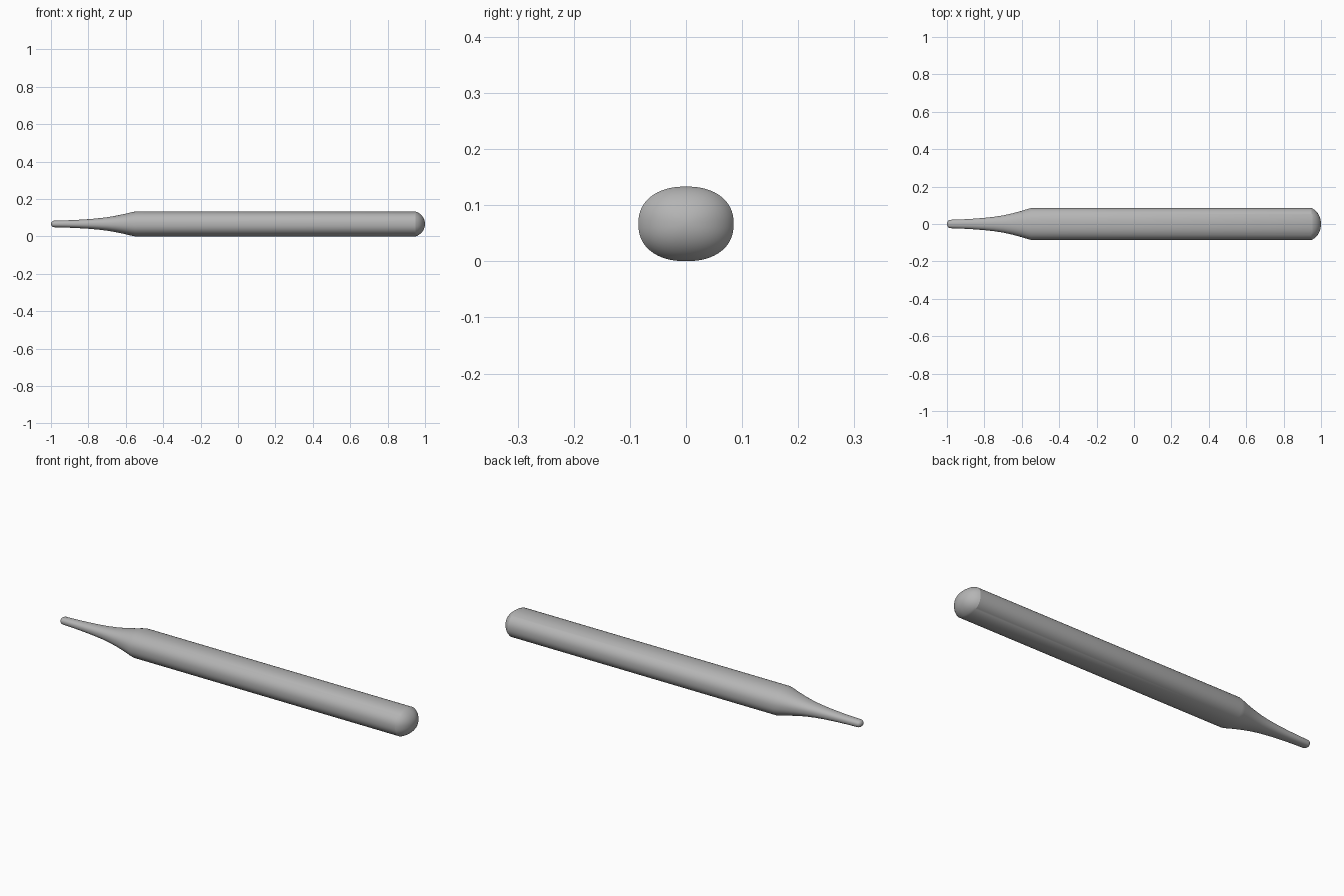
import bpy, bmesh, math

if "Cube" in bpy.data.objects:
    bpy.data.objects.remove(bpy.data.objects["Cube"])

HALF_Y, HALF_Z, MID_Z, POWER, SIDES = 0.085, 0.0665, 0.0667, 2.25, 64

# Lengthwise profile: (x, scale of the full section), starting with the rounded tip
profile = [(-1 + 0.018 * (1 - math.cos(a)), 0.265 * math.sin(a))
           for a in [math.radians(d) for d in (15, 30, 45, 60, 75, 90)]]
# concave taper up to the shoulder
profile += [(-0.92, 0.29), (-0.86, 0.33), (-0.80, 0.385), (-0.75, 0.45),
            (-0.70, 0.54), (-0.65, 0.67), (-0.60, 0.83), (-0.57, 0.94), (-0.55, 1.0)]
# straight barrel and domed end with a slight crease
START = math.radians(20)
profile += [(0.95 + 0.05 * (math.sin(a) - math.sin(START)) / (1 - math.sin(START)),
             math.cos(a) / math.cos(START))
            for a in [math.radians(d) for d in range(20, 90, 7)]]


def power(v):
    return math.copysign(abs(v) ** (2 / POWER), v)


def section(bm, x, s):
    angles = [2 * math.pi * i / SIDES for i in range(SIDES)]
    return [bm.verts.new((x, HALF_Y * s * power(math.cos(a)),
                          MID_Z + HALF_Z * s * power(math.sin(a)))) for a in angles]


# Skin the sections into one closed handle
bm = bmesh.new()
rings = [section(bm, x, s) for x, s in profile]
for a, b in zip(rings, rings[1:]):
    for i in range(SIDES):
        j = (i + 1) % SIDES
        bm.faces.new((a[i], a[j], b[j], b[i]))

# Close both ends with a fan to the pole
for ring, x in ((rings[0], -1.0), (rings[-1], 1.0)):
    pole = bm.verts.new((x, 0, MID_Z))
    for i in range(SIDES):
        bm.faces.new((ring[i], ring[(i + 1) % SIDES], pole))
bmesh.ops.recalc_face_normals(bm, faces=bm.faces)

mesh = bpy.data.meshes.new("tapered_handle")
bm.to_mesh(mesh)
bm.free()
handle = bpy.data.objects.new("tapered_handle", mesh)
bpy.context.collection.objects.link(handle)

# Darker grey surface
grey = bpy.data.materials.new("mid_grey")
grey.diffuse_color = (0.46, 0.46, 0.46, 1)
grey.use_nodes = True
grey.node_tree.nodes["Principled BSDF"].inputs["Base Color"].default_value = grey.diffuse_color
mesh.materials.append(grey)

bpy.context.view_layer.objects.active = handle
handle.select_set(True)
bpy.ops.object.shade_smooth_by_angle(angle=math.radians(24))
